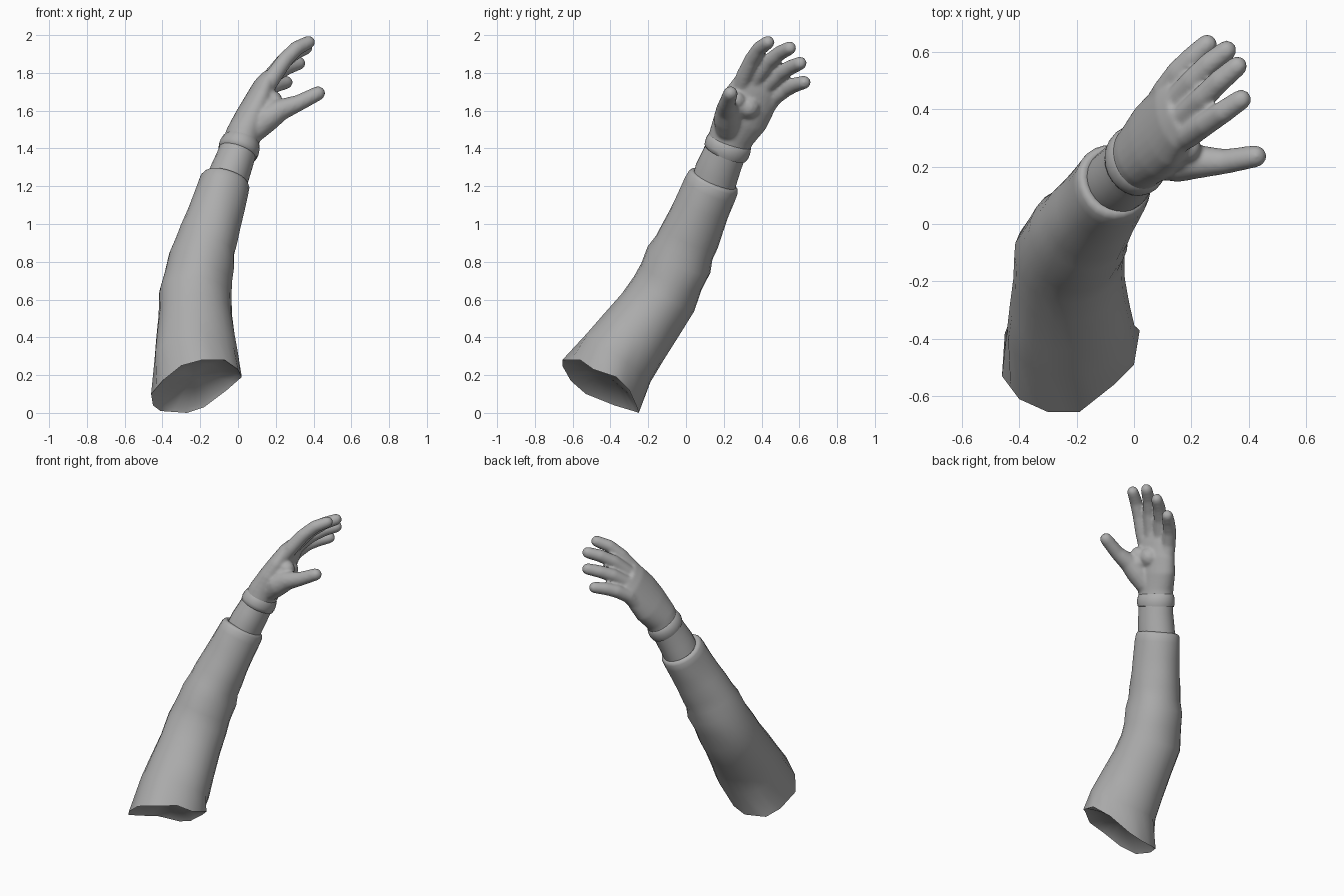
import bpy, bmesh, math
from mathutils import Vector as V

if "Cube" in bpy.data.objects:
    bpy.data.objects.remove(bpy.data.objects["Cube"])

grey = bpy.data.materials.new("neutral_grey")
grey.diffuse_color = (0.42, 0.42, 0.42, 1)
grey.use_nodes = True
grey.node_tree.nodes["Principled BSDF"].inputs["Base Color"].default_value = grey.diffuse_color


def ring_points(c, t, ref, a, b, n, wob=0.0, phase=0.0):
    """Ellipse around c, square to t; a is the radius along ref, b across it."""
    t = t.normalized()
    u = (ref - t * ref.dot(t)).normalized()
    v = u.cross(t)
    pts = []
    for k in range(n):
        g = math.tau * k / n
        s = 1 + wob * (math.sin(3 * g + phase) + 0.6 * math.sin(5 * g - 1.7 * phase))
        pts.append(c + u * (a * s * math.cos(g)) + v * (b * s * math.sin(g)))
    return pts


def skin(bm, loops, cap_start=False, cap_end=False):
    """Bridge equal-length loops into a tube."""
    vs = [[bm.verts.new(p) for p in lp] for lp in loops]
    n = len(vs[0])
    for r, s in zip(vs, vs[1:]):
        for k in range(n):
            bm.faces.new((r[k], r[(k + 1) % n], s[(k + 1) % n], s[k]))
    if cap_start:
        bm.faces.new(vs[0])
    if cap_end:
        bm.faces.new(vs[-1])


def loft(rings, ref, n, wob=0.0):
    """rings: (x, y, z, a, b) along a path."""
    cs = [V(r[:3]) for r in rings]
    loops = []
    for i, r in enumerate(rings):
        t = cs[min(i + 1, len(cs) - 1)] - cs[max(i - 1, 0)]
        loops.append(ring_points(cs[i], t, ref, r[3], r[4], n, wob, i * 0.8))
    return loops


def finish(bm, name, angle=50):
    bmesh.ops.recalc_face_normals(bm, faces=bm.faces)
    me = bpy.data.meshes.new(name)
    bm.to_mesh(me)
    bm.free()
    me.materials.append(grey)
    ob = bpy.data.objects.new(name, me)
    bpy.context.collection.objects.link(ob)
    bpy.ops.object.select_all(action='DESELECT')
    ob.select_set(True)
    bpy.context.view_layer.objects.active = ob
    bpy.ops.object.shade_smooth_by_angle(angle=math.radians(angle))
    return ob


X = V((1, 0, 0))
N = 24

# Sleeve: uneven rim with a sunken end, elbow crease, forearm, cuff
rim = [V(p) for p in [
    (.02, -.37, .19), (0, -.49, .23), (-.07, -.56, .28), (-.19, -.655, .28),
    (-.30, -.655, .25), (-.40, -.61, .17), (-.46, -.53, .10), (-.45, -.38, .04),
    (-.41, -.28, .01), (-.27, -.25, 0), (-.18, -.26, .03), (-.06, -.30, .12)]]
rim_loop = []
for i, p in enumerate(rim):
    rim_loop += [p, (p + rim[(i + 1) % 12]) / 2]
mid = sum(rim, V()) / 12
inward = V((0, .57, .82))
loops = [[mid + (p - mid) * f + inward * d for p in rim_loop]
         for f, d in ((.15, .06), (.55, .05), (.9, .02))] + [rim_loop]
sleeve_rings = [
    (-.22, -.36, .29, .222, .212), (-.225, -.28, .40, .208, .20),
    (-.228, -.19, .52, .194, .188), (-.228, -.115, .63, .192, .184),
    (-.21, -.075, .72, .180, .174), (-.19, -.035, .81, .176, .180),
    (-.175, -.01, .875, .162, .162),
    (-.155, .02, .94, .158, .160), (-.13, .055, 1.02, .148, .152),
    (-.105, .09, 1.10, .142, .147), (-.08, .128, 1.185, .137, .146),
    (-.07, .145, 1.222, .134, .142)]
loops += loft(sleeve_rings, X, N, 0.012)
# cuff lip turned in toward the wrist
end, c, d = loops[-1], V((-.07, .145, 1.222)), V((.24, .40, .88))
for z, f in ((.014, .94), (.02, .84), (.012, .74)):
    loops.append([c + (p - c) * f + d * z for p in end])
bm = bmesh.new()
skin(bm, loops, True)
finish(bm, "sleeve", 75)

# Bare wrist between sleeve and glove
W = V((-.26, .82, -.51))
bm = bmesh.new()
skin(bm, loft([(-.065, .145, 1.21, .118, .108), (-.04, .165, 1.28, .119, .107),
               (-.017, .19, 1.34, .114, .102), (.01, .225, 1.42, .110, .098)], W, N), True, True)
finish(bm, "wrist")

# Glove cuff: a low band with a rounded hem
bm = bmesh.new()
skin(bm, loft([(-.003, .207, 1.376, .105, .093), (-.002, .208, 1.379, .120, .105),
               (.004, .216, 1.396, .125, .109), (.010, .224, 1.416, .125, .107),
               (.017, .233, 1.44, .120, .099), (.022, .239, 1.455, .105, .082)], W, N), True, True)
finish(bm, "glove_cuff")

# Hand: palm, thumb and fingers fused into one surface
bm = bmesh.new()
skin(bm, loft([(.003, .215, 1.395, .114, .096), (.028, .243, 1.47, .122, .094),
               (.07, .292, 1.56, .145, .088), (.107, .332, 1.645, .147, .076),
               (.137, .376, 1.725, .131, .060), (.158, .405, 1.77, .10, .042)], W, N), True, True)


def ball(p, r):
    res = bmesh.ops.create_icosphere(bm, subdivisions=2, radius=r)
    bmesh.ops.translate(bm, verts=res["verts"], vec=p)


def digit(path, radii, ref):
    pts = [V(p) for p in path]
    rings = [(*p, r, r) for p, r in zip(pts, radii)]
    skin(bm, loft(rings, ref, 14), True, True)
    for p, r in zip(pts, radii):
        ball(p, r)


finger_radii = (.047, .045, .042, .040, .036)
for path in (
    [(.14, .285, 1.71), (.19, .31, 1.785), (.25, .35, 1.87), (.31, .39, 1.93), (.374, .434, 1.962)],
    [(.135, .34, 1.72), (.18, .38, 1.785), (.24, .44, 1.86), (.30, .50, 1.907), (.36, .55, 1.932)],
    [(.115, .385, 1.68), (.15, .435, 1.74), (.205, .50, 1.798), (.265, .56, 1.832), (.323, .605, 1.851)],
    [(.085, .42, 1.61), (.11, .465, 1.67), (.155, .53, 1.715), (.205, .58, 1.738), (.255, .626, 1.75)],
):
    digit(path, finger_radii, V((-.3, .3, -.9)))
digit([(.09, .22, 1.50), (.155, .217, 1.56), (.23, .217, 1.607), (.32, .218, 1.64), (.424, .236, 1.692)],
      (.066, .072, .058, .044, .039), V((0, 1, 0)))
# thumb web and heel of the palm
for p, r in (((.165, .25, 1.61), .068), ((.185, .265, 1.655), .052), ((.15, .33, 1.62), .065)):
    ball(V(p), r)
hand = finish(bm, "gloved_hand", 180)
rm = hand.modifiers.new("fuse", 'REMESH')
rm.mode = 'VOXEL'
rm.voxel_size = 0.009
rm.use_smooth_shade = True
sm = hand.modifiers.new("soften", 'SMOOTH')
sm.factor = 0.5
sm.iterations = 8
